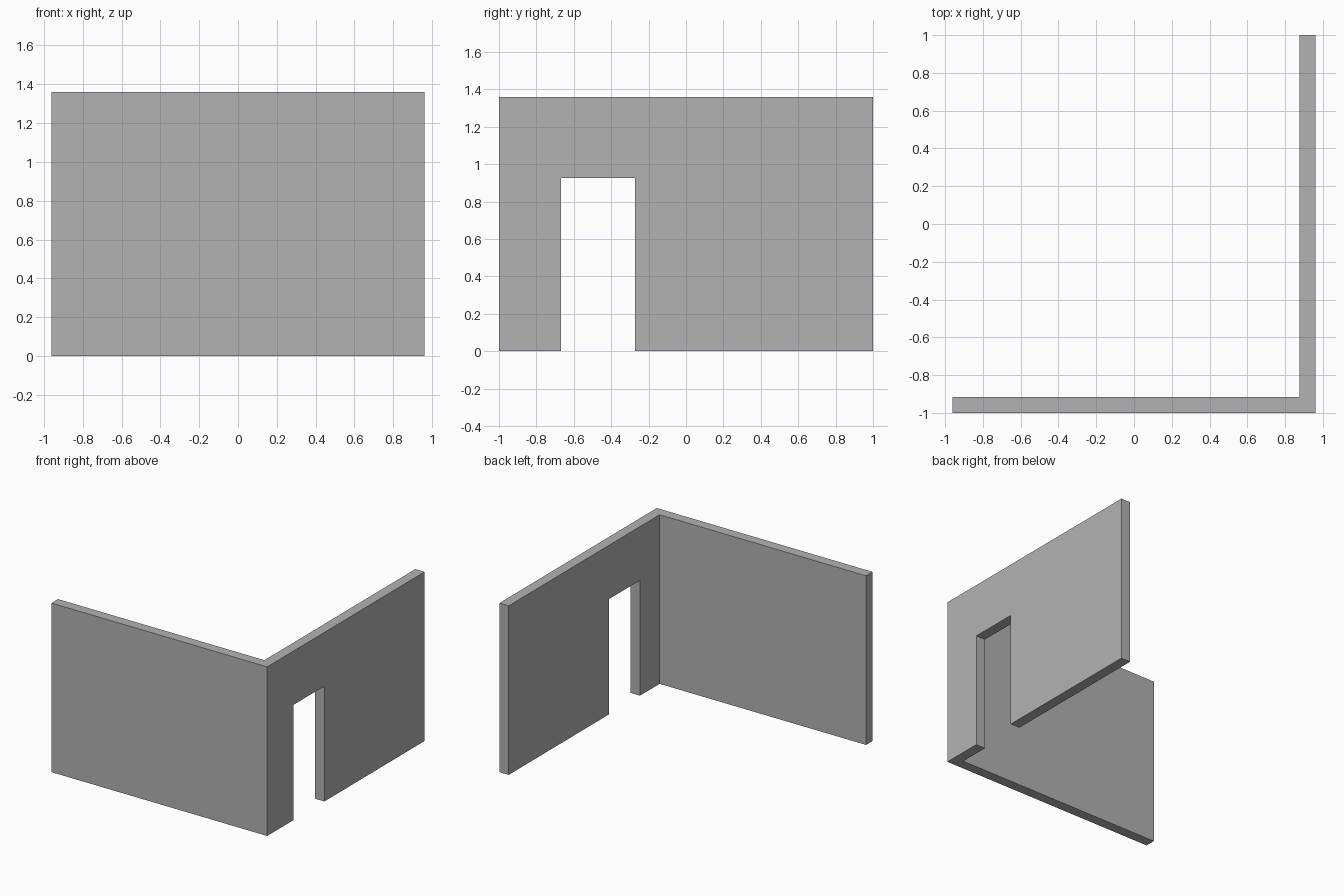
import bpy
import bmesh

if "Cube" in bpy.data.objects:
    bpy.data.objects.remove(bpy.data.objects["Cube"], do_unlink=True)

X, Y, HEIGHT = 0.96, 1.0, 1.36
THICK = 0.083
DOOR_FRONT, DOOR_BACK, DOOR_TOP = -0.668, -0.273, 0.927

grey = bpy.data.materials.new("plaster grey")
grey.use_nodes = True
colour = (0.448, 0.448, 0.448, 1)
grey.diffuse_color = colour
grey.node_tree.nodes["Principled BSDF"].inputs["Base Color"].default_value = colour


def prism(name, outline, bottom, top):
    """Extrude a floor outline upward into a solid."""
    bm = bmesh.new()
    base = bm.faces.new([bm.verts.new((x, y, bottom)) for x, y in outline])
    result = bmesh.ops.extrude_face_region(bm, geom=[base])
    raised = [g for g in result["geom"] if isinstance(g, bmesh.types.BMVert)]
    bmesh.ops.translate(bm, verts=raised, vec=(0, 0, top - bottom))
    bmesh.ops.recalc_face_normals(bm, faces=bm.faces)
    mesh = bpy.data.meshes.new(name)
    bm.to_mesh(mesh)
    bm.free()
    mesh.materials.append(grey)
    obj = bpy.data.objects.new(name, mesh)
    bpy.context.collection.objects.link(obj)
    return obj


# Corner walls: one continuous L-shaped footprint
walls = prism("corner_walls", [
    (-X, -Y), (X, -Y), (X, Y), (X - THICK, Y),
    (X - THICK, -Y + THICK), (-X, -Y + THICK)], 0, HEIGHT)

# Doorway cut through the side wall
cutter = prism("doorway_cutter", [
    (X - 2 * THICK, DOOR_FRONT), (X + THICK, DOOR_FRONT),
    (X + THICK, DOOR_BACK), (X - 2 * THICK, DOOR_BACK)], -0.1, DOOR_TOP)
cutter.hide_render = True

cut = walls.modifiers.new("doorway", 'BOOLEAN')
cut.operation = 'DIFFERENCE'
cut.solver = 'EXACT'
cut.object = cutter
bpy.context.view_layer.objects.active = walls
bpy.ops.object.modifier_apply(modifier=cut.name)
bpy.data.objects.remove(cutter, do_unlink=True)
